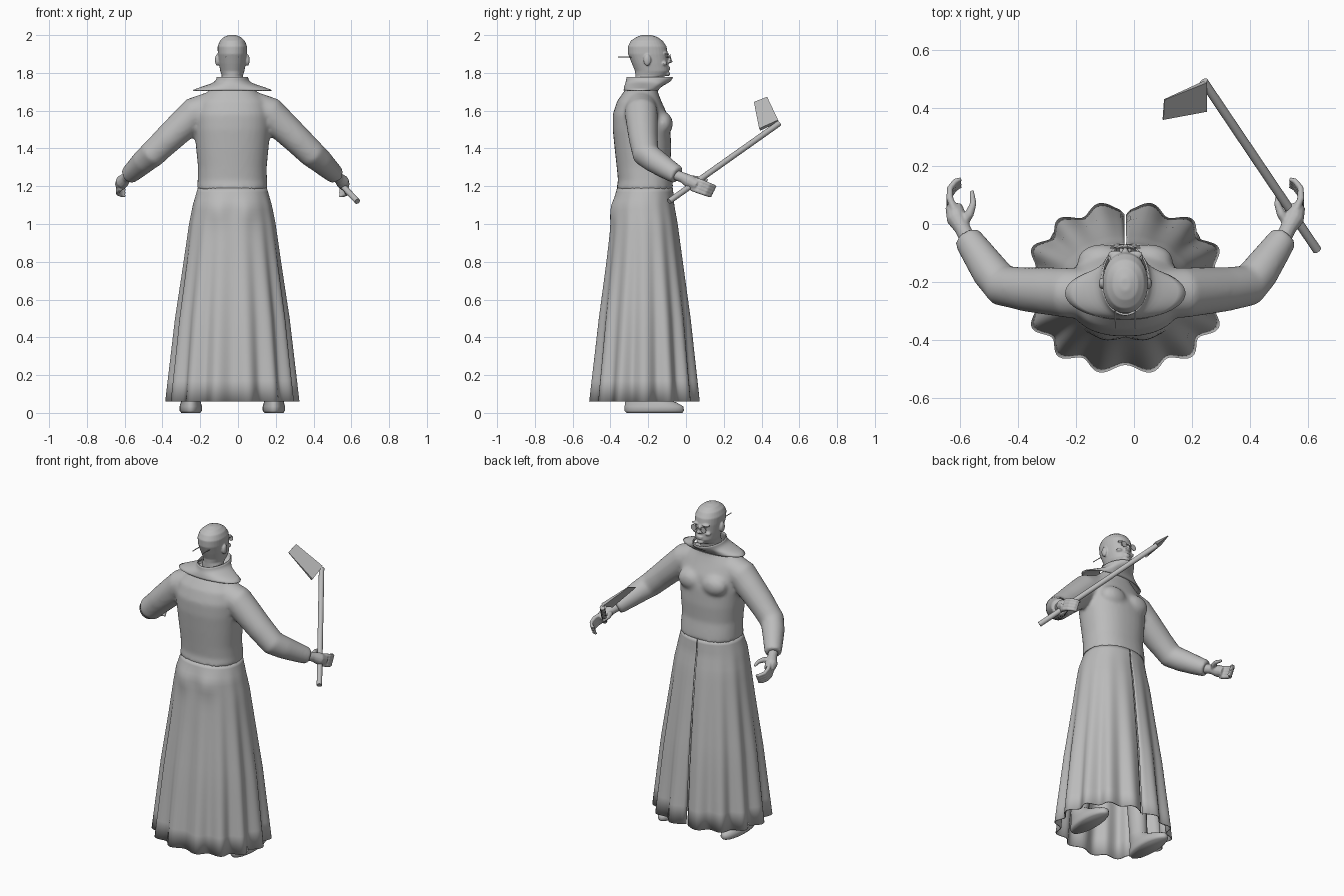
import bpy, bmesh, math
from mathutils import Vector, Matrix

if "Cube" in bpy.data.objects:
    bpy.data.objects.remove(bpy.data.objects["Cube"])

CX = -0.03   # symmetry plane of the figure
grey = bpy.data.materials.new("plain_grey")
grey.use_nodes = True
grey.diffuse_color = (0.5, 0.5, 0.5, 1)
grey.node_tree.nodes["Principled BSDF"].inputs["Base Color"].default_value = (0.5, 0.5, 0.5, 1)


def ring(z, rx, yb, yf, dx=0, p=2.0, n=32):
    """Horizontal superellipse between back yb and front yf."""
    pts = []
    for i in range(n):
        a = math.tau * i / n
        c, s = math.cos(a), math.sin(a)
        x = math.copysign(abs(c) ** (2 / p), c) * rx
        y = math.copysign(abs(s) ** (2 / p), s) * (yf - yb) / 2
        pts.append(Vector((CX + dx + x, (yb + yf) / 2 + y, z)))
    return pts


def loft(bm, rings, caps=True, closed=True):
    rows = [[bm.verts.new(p) for p in r] for r in rings]
    n = len(rows[0])
    for a, b in zip(rows, rows[1:]):
        for i in range(n if closed else n - 1):
            j = (i + 1) % n
            bm.faces.new((a[i], a[j], b[j], b[i]))
    if caps:
        bm.faces.new(rows[0][::-1])
        bm.faces.new(rows[-1])


def tube(bm, path, radii, n=16):
    path = [Vector(p) for p in path]
    rings = []
    for i, p in enumerate(path):
        t = (path[min(i + 1, len(path) - 1)] - path[max(i - 1, 0)]).normalized()
        u = t.cross(Vector((0.3, 0.2, 1))).normalized()
        v = t.cross(u)
        rings.append([p + radii[i] * (u * math.cos(math.tau * k / n) + v * math.sin(math.tau * k / n))
                      for k in range(n)])
    loft(bm, rings)


def ball(bm, centre, size):
    m = Matrix.Translation(centre) @ Matrix.Diagonal((*size, 1))
    bmesh.ops.create_uvsphere(bm, u_segments=20, v_segments=12, radius=1, matrix=m)


def finish(bm, name, subsurf=0, voxel=0, smooth=0, thick=0, flat=False):
    bmesh.ops.recalc_face_normals(bm, faces=bm.faces)
    for f in bm.faces:
        f.smooth = not flat
    me = bpy.data.meshes.new(name)
    bm.to_mesh(me)
    bm.free()
    me.materials.append(grey)
    ob = bpy.data.objects.new(name, me)
    bpy.context.collection.objects.link(ob)
    if subsurf:
        ob.modifiers.new("subdivide", "SUBSURF").levels = subsurf
        ob.modifiers["subdivide"].render_levels = subsurf
    if voxel:
        m = ob.modifiers.new("fuse", "REMESH")
        m.mode, m.voxel_size, m.use_smooth_shade = "VOXEL", voxel, True
    if smooth:
        m = ob.modifiers.new("relax", "SMOOTH")
        m.factor, m.iterations = 0.5, smooth
    if thick:
        m = ob.modifiers.new("thickness", "SOLIDIFY")
        m.thickness, m.offset = thick, 0
    return ob


# Coat body with chest and sleeves fused into one surface
bm = bmesh.new()
torso = [(1.178, .187, -.37, -.066), (1.23, .184, -.36, -.072), (1.3, .182, -.367, -.083),
         (1.4, .192, -.378, -.078), (1.5, .2, -.388, -.082), (1.58, .2, -.388, -.098),
         (1.65, .18, -.365, -.13), (1.7, .13, -.33, -.15), (1.75, .07, -.29, -.15)]
loft(bm, [ring(*r, p=2.3) for r in torso])
for s in (-1, 1):
    ball(bm, (CX + s * .08, -.125, 1.53), (.085, .056, .065))
    arm = [(.1, -.24, 1.62), (.2, -.237, 1.585), (.26, -.232, 1.525), (.34, -.226, 1.45),
           (.425, -.212, 1.368), (.465, -.165, 1.335), (.51, -.1, 1.292), (.548, -.045, 1.258)]
    tube(bm, [(CX + s * x, y, z) for x, y, z in arm],
         [.085, .087, .083, .077, .072, .066, .057, .049], 24)
finish(bm, "coat_body", voxel=.011, smooth=8)

# Long pleated skirt, split down the middle of the +y side
profile = [(1.19, .18, -.362, -.072), (1.1, .205, -.388, -.064), (1.0, .224, -.396, -.046),
           (.8, .25, -.418, -.02), (.5, .29, -.455, .018), (.06, .333, -.5, .06)]
rows = []
for (z0, a0, b0, f0), (z1, a1, b1, f1) in zip(profile, profile[1:]):
    for k in range(4 if z1 > .06 else 5):
        t = k / 4
        z, rx, yb, yf = (u + (v - u) * t for u, v in ((z0, z1), (a0, a1), (b0, b1), (f0, f1)))
        depth = .058 * min(1, (1.19 - z) / 1.1)
        row = []
        for i in range(169):
            a = math.pi / 2 + .012 + (math.tau - .024) * i / 168
            w = 1 + depth * math.cos(14 * a)
            if i in (0, 168):
                w -= depth * .8
            x = rx * w * math.copysign(abs(math.cos(a)) ** .92, math.cos(a))
            y = (yf - yb) / 2 * w * math.copysign(abs(math.sin(a)) ** .92, math.sin(a))
            if y < 0:   # seat
                y -= .014 * math.exp(-((abs(x) - .085) / .05) ** 2 - ((z - 1.07) / .07) ** 2)
            row.append(Vector((CX + x, (yb + yf) / 2 + y, z)))
        rows.append(row)
bm = bmesh.new()
loft(bm, rows, caps=False, closed=False)
finish(bm, "skirt", thick=.006)

# Collar: standing band flaring into a flap over the shoulders
bm = bmesh.new()
collar = [(1.778, .08, -.313, -.072), (1.757, .085, -.315, -.078), (1.742, .105, -.32, -.11),
          (1.727, .155, -.325, -.135), (1.707, .208, -.328, -.15)]
loft(bm, [ring(*r) for r in collar], caps=False)
finish(bm, "collar", subsurf=1, thick=.006)

# Head and neck with face features
bm = bmesh.new()
head = [(1.7, .06, -.27, -.15), (1.77, .058, -.268, -.14), (1.785, .056, -.268, -.105),
        (1.81, .064, -.27, -.09), (1.85, .071, -.287, -.094), (1.9, .077, -.307, -.096),
        (1.94, .078, -.308, -.103), (1.97, .066, -.292, -.123), (1.99, .044, -.262, -.152),
        (2.001, .016, -.23, -.187)]
loft(bm, [ring(*r, p=2.15) for r in head])
tube(bm, [(CX, -.1, 1.898), (CX, -.086, 1.88), (CX, -.079, 1.863), (CX, -.1, 1.855)],
     [.008, .009, .012, .01], 12)
ball(bm, (CX, -.095, 1.829), (.022, .012, .005))
ball(bm, (CX, -.095, 1.819), (.019, .012, .006))
ball(bm, (CX, -.1, 1.795), (.024, .016, .013))
for s in (-1, 1):
    ball(bm, (CX + s * .08, -.205, 1.868), (.012, .02, .031))
    ball(bm, (CX + s * .034, -.105, 1.903), (.027, .014, .007))
    ball(bm, (CX + s * .014, -.09, 1.859), (.008, .009, .007))
    ball(bm, (CX + s * .042, -.115, 1.85), (.02, .016, .012))
finish(bm, "head", voxel=.0045, smooth=2)

# Round spectacles with straight temples
bm = bmesh.new()
for s in (-1, 1):
    x = CX + s * .034
    tube(bm, [(x, -.084, 1.882), (x, -.081, 1.882)], [.019, .019], 24)
    tube(bm, [(x, -.084, 1.885), (x, -.36, 1.885)], [.003, .0025], 8)
tube(bm, [(CX - .02, -.082, 1.885), (CX + .02, -.082, 1.885)], [.003, .003], 8)
finish(bm, "spectacles", flat=True)

# Hands: palm, four curled fingers and a thumb
for s, side in ((-1, "right"), (1, "left")):
    bm = bmesh.new()

    def limb(path, radii):
        tube(bm, [(CX + s * x, y, z) for x, y, z in path], radii, 12)

    limb([(.54, -.06, 1.262), (.562, -.015, 1.245), (.582, .02, 1.225), (.592, .06, 1.205)],
         [.028, .028, .036, .03])
    for i in range(4):
        y, z = .045 + .008 * i, 1.178 + .016 * i
        limb([(.59, y - .02, z + .01), (.606, y + .02, z - .004), (.605, y + .055, z - .018),
              (.585, y + .08, z - .027), (.566, y + .086, z - .03)],
             [.012, .0125, .011, .01, .007])
    limb([(.562, 0, 1.235), (.538, .035, 1.242), (.525, .07, 1.24), (.53, .115, 1.232)],
         [.018, .016, .012, .008])
    finish(bm, side + "_hand", voxel=.005, smooth=2)

# Legs and shoes under the skirt
for s, side in ((-1, "right"), (1, "left")):
    bm = bmesh.new()
    shoe = [(0, .05, -.315, -.02), (.012, .059, -.325, -.01), (.035, .059, -.325, -.015),
            (.055, .053, -.322, -.05), (.08, .05, -.318, -.13), (.12, .047, -.315, -.2),
            (.5, .06, -.3, -.18), (1.0, .075, -.3, -.15)]
    loft(bm, [ring(*r, dx=s * (.22 - .11 * max(0, r[0] - .12))) for r in shoe])
    finish(bm, side + "_leg")

# Hatchet shaft and blade
bm = bmesh.new()
tube(bm, [(.632, -.09, 1.12), (.24, .492, 1.532)], [.0155, .0155], 16)
shaft = finish(bm, "hatchet_shaft")
bm = bmesh.new()
corners = [Vector(c) for c in ((.245, .49, 1.545), (.105, .43, 1.672), (.1, .36, 1.645), (.245, .39, 1.5))]
normal = (corners[1] - corners[0]).cross(corners[3] - corners[0]).normalized()
loft(bm, [[c + normal * side * h for c, h in zip(corners, (.009, .002, .002, .009))] for side in (-1, 1)])
finish(bm, "hatchet_blade", flat=True)
for ob in bpy.data.objects:
    ob.select_set(ob == shaft)
bpy.context.view_layer.objects.active = shaft
bpy.ops.object.shade_smooth_by_angle()
